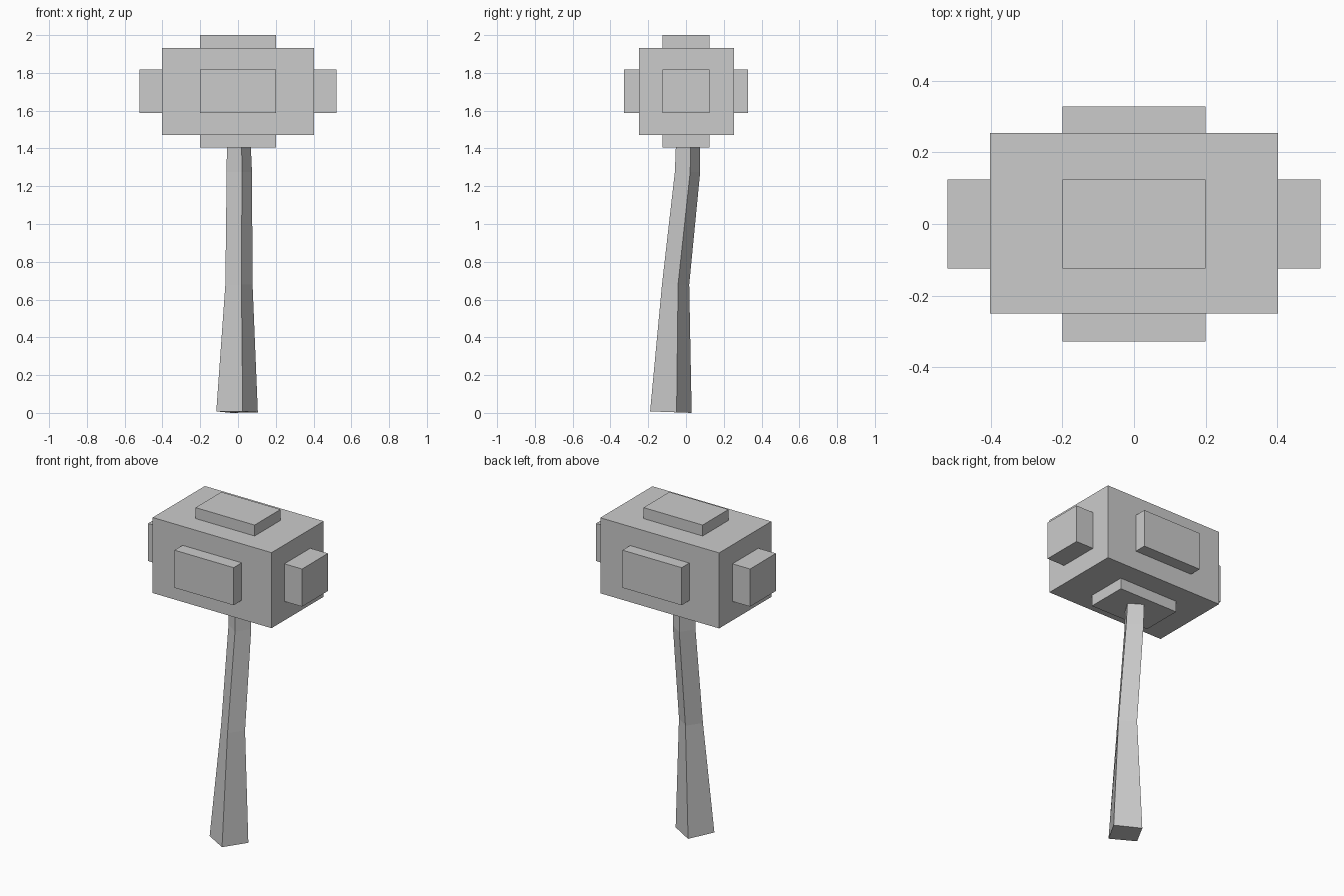
import bpy
import bmesh
from mathutils import Vector

cube = bpy.data.objects.get("Cube")
if cube:
    bpy.data.objects.remove(cube, do_unlink=True)

# Single plain grey for the whole model
GREY = (0.6, 0.6, 0.6, 1.0)
grey = bpy.data.materials.new("plain_grey")
grey.use_nodes = True
grey.diffuse_color = GREY
grey.node_tree.nodes["Principled BSDF"].inputs["Base Color"].default_value = GREY


def add_object(name, bm):
    bmesh.ops.recalc_face_normals(bm, faces=bm.faces)
    mesh = bpy.data.meshes.new(name)
    bm.to_mesh(mesh)
    bm.free()
    mesh.materials.append(grey)
    obj = bpy.data.objects.new(name, mesh)
    bpy.context.collection.objects.link(obj)
    return obj


def add_box(name, low, high):
    """Box spanning two opposite corners."""
    low, high = Vector(low), Vector(high)
    bm = bmesh.new()
    bmesh.ops.create_cube(bm, size=1)
    bmesh.ops.scale(bm, vec=high - low, verts=bm.verts)
    bmesh.ops.translate(bm, vec=(low + high) / 2, verts=bm.verts)
    return add_object(name, bm)


# Hammer head block
MID = 1.702
HALF = Vector((0.402, 0.252, 0.231))
centre = Vector((0, 0.002, MID))
add_box("head_block", centre - HALF, centre + HALF)

# Raised plates, one on each side of the block
PLATE = Vector((0.2, 0.125, 0.115))
REACH = Vector((0.521, 0.328, 0.298))
NAMES = (("right_plate", "left_plate"), ("front_plate", "back_plate"),
         ("bottom_plate", "top_plate"))
for axis in range(3):
    for side, name in zip((-1, 1), NAMES[axis]):
        low, high = -PLATE, PLATE.copy()
        ends = sorted((side * (HALF[axis] - 0.02), side * REACH[axis]))
        low[axis], high[axis] = ends
        offset = Vector((0, 0, MID))
        add_box(name, low + offset, high + offset)

# Bent, tapering four-sided handle: centre x, centre y, height, radius, twist
SECTIONS = ((-0.005, -0.08, 0.005, 0.11, 0.03),
            (0.005, -0.055, 0.68, 0.072, 0.013),
            (0.007, 0.008, 1.275, 0.067, 0.014),
            (0.004, 0.01, 1.43, 0.063, 0.015))
bm = bmesh.new()
rings = []
for cx, cy, z, r, t in SECTIONS:
    corners = ((t, -r), (r, t), (-t, r), (-r, -t))
    rings.append([bm.verts.new((cx + x, cy + y, z)) for x, y in corners])
for below, above in zip(rings, rings[1:]):
    for i in range(4):
        j = (i + 1) % 4
        bm.faces.new((below[i], below[j], above[j], above[i]))
bm.faces.new(rings[0])
bm.faces.new(rings[-1])

# Slightly slanted foot, lowest at the back
for vert, z in zip(rings[0], (0.008, 0.003, 0.0, 0.008)):
    vert.co.z = z
add_object("handle", bm)
